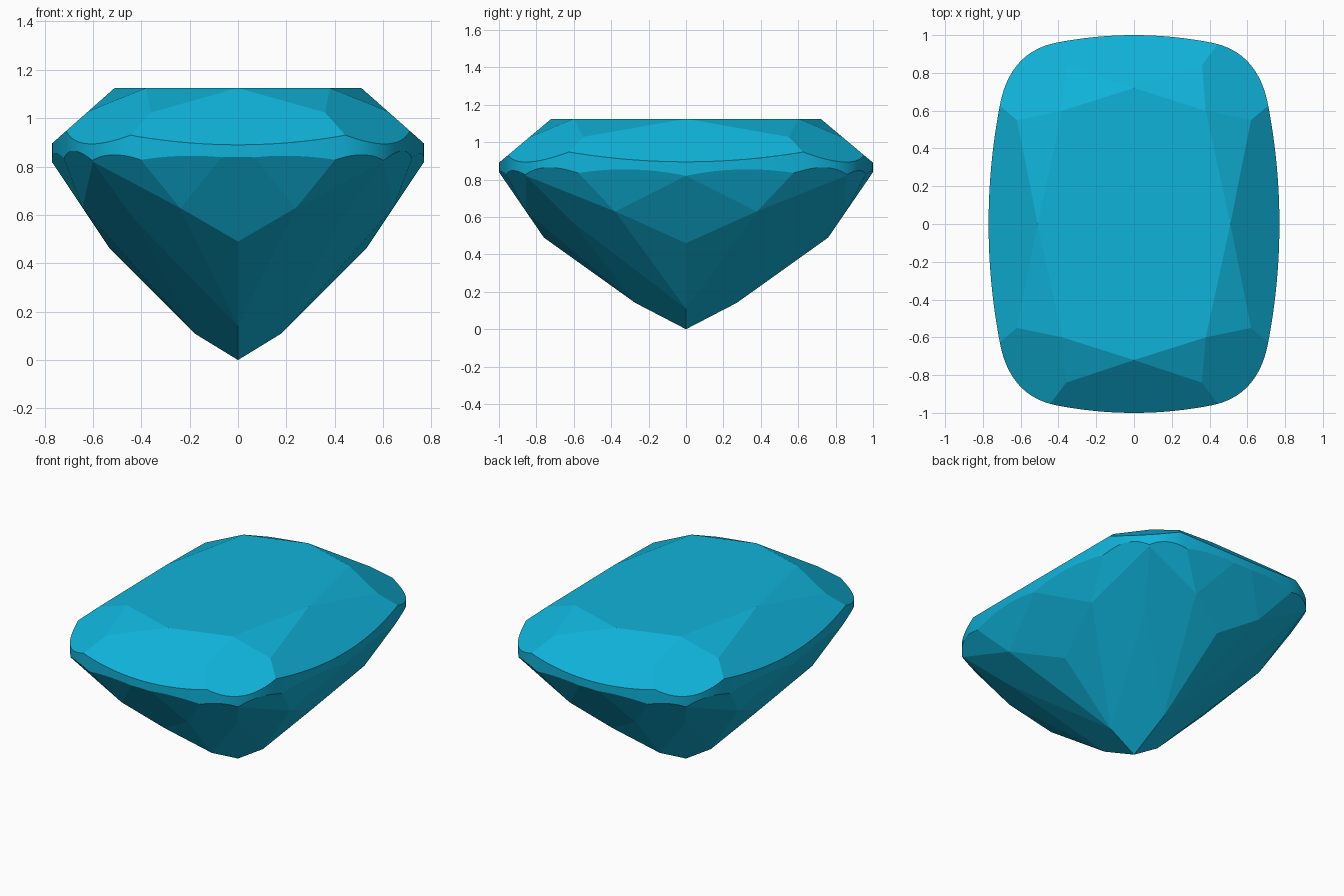
import bpy, bmesh
from mathutils import Vector

if "Cube" in bpy.data.objects:
    bpy.data.objects.remove(bpy.data.objects["Cube"])

TOP = 1.125


def quadrant():
    # long side arc, rounded corner, short end arc
    pts = [(0.77 - 0.06 * (t / 12) ** 2, 0.63 * t / 12) for t in range(12)]
    a, c, b = Vector((0.71, 0.63)), Vector((0.656, 0.912)), Vector((0.41, 0.96))
    for i in range(16):
        t = i / 16
        p = a * (1 - t) ** 2 + c * 2 * t * (1 - t) + b * t * t
        pts.append((p.x, p.y))
    pts += [(0.41 * t / 10, 1 - 0.04 * (t / 10) ** 2) for t in range(10, -1, -1)]
    return pts


# cushion outline mirrored to a full loop
q = quadrant()
left = [(-x, y) for x, y in reversed(q[:-1])]
half = q + left
loop = half + [(x, -y) for x, y in reversed(half[1:-1])]

# rough stone: straight prism
bm = bmesh.new()
base = bm.faces.new([bm.verts.new((x, y, -0.1)) for x, y in loop])
ext = bmesh.ops.extrude_face_region(bm, geom=[base])
bmesh.ops.translate(bm, vec=(0, 0, TOP + 0.1),
                    verts=[v for v in ext["geom"] if isinstance(v, bmesh.types.BMVert)])
bmesh.ops.recalc_face_normals(bm, faces=bm.faces[:])


def cut(p0, p1, p2):
    """Grind one flat facet through three points."""
    n = (p1 - p0).cross(p2 - p0).normalized()
    if n.dot(Vector((0, 0, 0.8)) - p0) > 0:
        n = -n
    if max(n.dot(v.co - p0) for v in bm.verts) < 1e-4:
        return
    res = bmesh.ops.bisect_plane(bm, geom=bm.verts[:] + bm.edges[:] + bm.faces[:],
                                 dist=1e-5, plane_co=p0, plane_no=n, clear_outer=True)
    edges = [e for e in bm.edges if e.is_boundary]
    if edges:
        bmesh.ops.holes_fill(bm, edges=edges, sides=0)


# crown points
ts, tc, te = (0.51, 0, TOP), (0.38, 0.6, TOP), (0, 0.72, TOP)
cs, ce = (0.62, 0.55, 1.028), (0.36, 0.84, 1.024)
# pavilion points
culet, corner = (0, 0, 0), (0.6, 0.855, 0.82)
s0, s1, s2, s3 = (0.18, 0, 0.11), (0.53, 0, 0.46), (0.643, 0.38, 0.63), (0.77, 0, 0.82)
e0, e1, e2, e3 = (0, 0.27, 0.14), (0, 0.76, 0.49), (0.24, 0.855, 0.629), (0, 1, 0.83)

facets = [
    # crown: side main, end main, side star, end star, corner
    (ts, (0.51, 1, TOP), (0.77, 0, 0.895)),
    (te, (1, 0.72, TOP), (0, 1, 0.89)),
    (ts, tc, cs), (te, tc, ce), (tc, cs, ce),
    # pavilion: corner main and the long lower facets
    (culet, s0, e0),
    (e0, e1, e2), (e0, e2, corner),
    (s0, s1, s2), (s0, s2, corner),
    # pavilion: end and side kites
    (e1, (1, 0.76, 0.49), (0, 1, 0.84)),
    (s1, (0.53, 1, 0.46), (0.77, 0, 0.82)),
    # pavilion: facets under the girdle
    (e2, corner, (0.38, 0.965, 0.82)), (e2, e3, (0.38, 0.965, 0.83)),
    (s2, corner, (0.73, 0.52, 0.82)), (s2, s3, (0.73, 0.52, 0.845)),
]
for f in facets:
    for sx in (1, -1):
        for sy in (1, -1):
            cut(*[Vector((p[0] * sx, p[1] * sy, p[2])) for p in f])

bmesh.ops.remove_doubles(bm, verts=bm.verts[:], dist=1e-4)
bmesh.ops.recalc_face_normals(bm, faces=bm.faces[:])
bm.normal_update()
# only the rounded girdle is smooth
for f in bm.faces:
    f.smooth = abs(f.normal.z) < 0.02

mesh = bpy.data.meshes.new("cushion_gem")
bm.to_mesh(mesh)
bm.free()
gem = bpy.data.objects.new("cushion_gem", mesh)
bpy.context.collection.objects.link(gem)
mat = bpy.data.materials.new("teal_blue")
mat.diffuse_color = (0.005, 0.45, 0.7, 1)
mat.use_nodes = True
mat.node_tree.nodes["Principled BSDF"].inputs["Base Color"].default_value = mat.diffuse_color
mesh.materials.append(mat)
